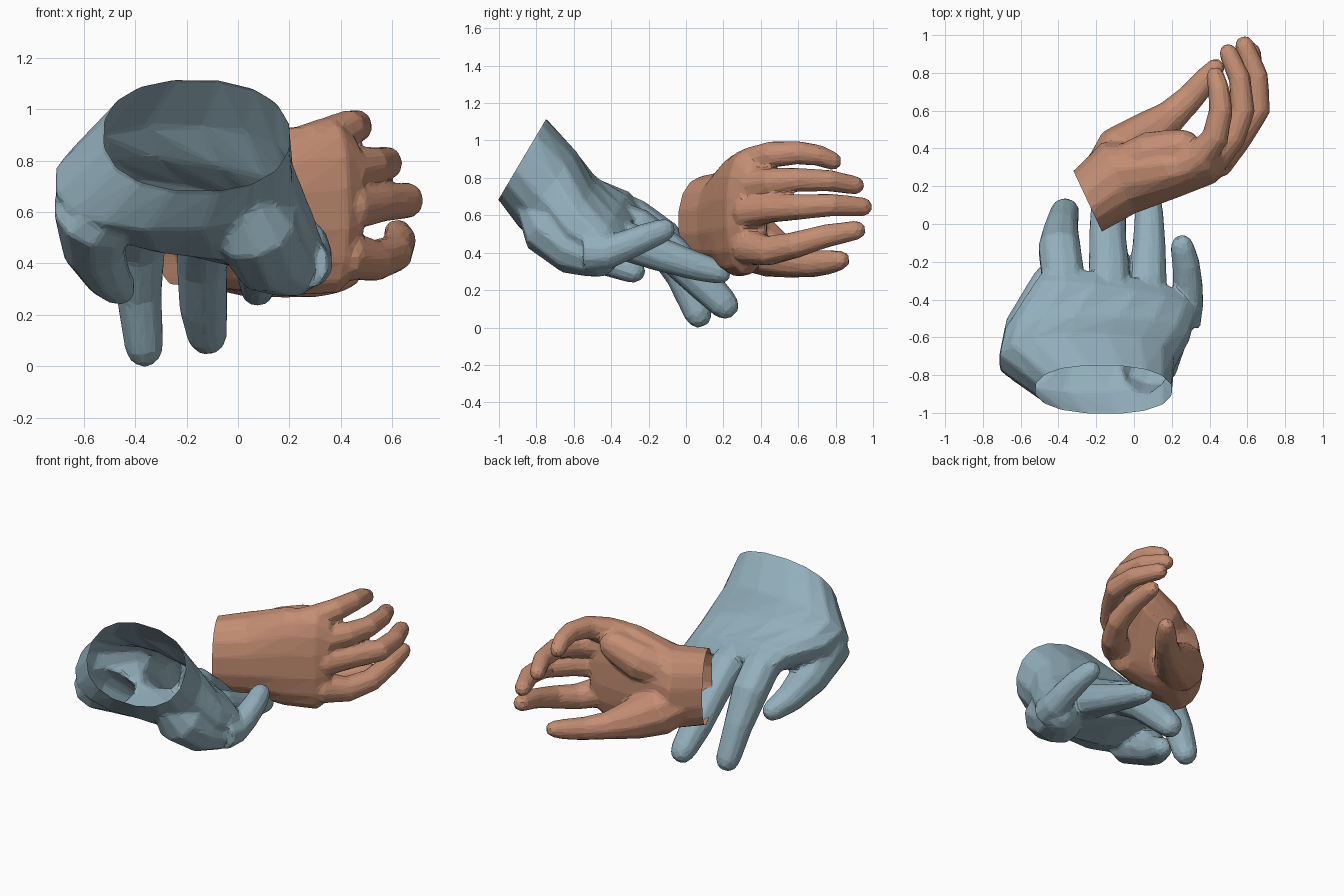
import bpy, bmesh, math
from mathutils import Vector


def skin_rings(bm, rings):
    # bridge a run of equal rings and cap both ends
    vs = [[bm.verts.new(p) for p in r] for r in rings]
    n = len(vs[0])
    for a, b in zip(vs, vs[1:]):
        for i in range(n):
            j = (i + 1) % n
            bm.faces.new((a[i], a[j], b[j], b[i]))
    bm.faces.new(vs[0][::-1])
    bm.faces.new(vs[-1])


def oval(c, a, b, n, power=1.0):
    # ring around c spanned by half-axes a and b; power < 1 makes it boxier
    out = []
    for i in range(n):
        t = 2 * math.pi * (i + 0.5) / n
        ct, st = math.cos(t), math.sin(t)
        out.append(c + a * math.copysign(abs(ct) ** power, ct)
                   + b * math.copysign(abs(st) ** power, st))
    return out


def tube(bm, pts, ref):
    # tapered finger through (x, y, z, radius) with a rounded tip
    ps = [Vector(p[:3]) for p in pts]
    rs = [p[3] * 1.07 for p in pts]
    end = (ps[-1] - ps[-2]).normalized()
    r = pts[-1][3]
    tip = ps[-1]
    ps += [tip + end * r * 0.6, tip + end * r * 0.98]
    rs += [r * 0.85, r * 0.45]
    rings = []
    for i, p in enumerate(ps):
        t = (ps[min(i + 1, len(ps) - 1)] - ps[max(i - 1, 0)]).normalized()
        a = (ref - t * ref.dot(t)).normalized()
        b = t.cross(a)
        rings.append(oval(p, a * rs[i], b * rs[i], 10, 0.93))
    skin_rings(bm, rings)


def palm(bm, sections):
    # each section: left edge, right edge, half-thickness vector
    rings = []
    for l, r, b in sections:
        l, r, b = Vector(l), Vector(r), Vector(b)
        rings.append(oval((l + r) / 2, (l - r) / 2, b, 16, 0.87))
    skin_rings(bm, rings)


def make_hand(name, sections, fingers, ref, cut_co, cut_no, color, ratio):
    bm = bmesh.new()
    palm(bm, sections)
    for f in fingers:
        tube(bm, f, ref)
    bmesh.ops.recalc_face_normals(bm, faces=bm.faces)
    me = bpy.data.meshes.new(name)
    bm.to_mesh(me)
    bm.free()
    ob = bpy.data.objects.new(name, me)
    bpy.context.collection.objects.link(ob)
    # fuse the parts, soften the joins, reduce to low-poly facets
    rm = ob.modifiers.new("fuse", 'REMESH')
    rm.mode = 'VOXEL'
    rm.voxel_size = 0.011
    sm = ob.modifiers.new("soften", 'SMOOTH')
    sm.factor = 0.5
    sm.iterations = 12
    dc = ob.modifiers.new("facet", 'DECIMATE')
    dc.ratio = ratio
    bpy.context.view_layer.update()
    dg = bpy.context.evaluated_depsgraph_get()
    new = bpy.data.meshes.new_from_object(ob.evaluated_get(dg))
    ob.modifiers.clear()
    ob.data = new
    # slice the wrist open
    bm = bmesh.new()
    bm.from_mesh(new)
    bmesh.ops.bisect_plane(bm, geom=bm.verts[:] + bm.edges[:] + bm.faces[:],
                           plane_co=cut_co, plane_no=cut_no, clear_outer=True)
    for f in bm.faces:
        f.smooth = False
    bm.to_mesh(new)
    bm.free()
    mat = bpy.data.materials.new(name + "_skin")
    mat.diffuse_color = color
    new.materials.clear()
    new.materials.append(mat)
    return ob


# blue hand: wrist high at the front, fingers reaching back and down
blue_palm = [
    ((-.48, -.97, .95), (.17, -.98, .94), (0, .125, .21)),
    ((-.525, -.87, .905), (.205, -.88, .895), (0, .13, .217)),
    ((-.72, -.73, .72), (.22, -.735, .74), (0, .155, .205)),
    ((-.69, -.57, .67), (.30, -.60, .55), (0, .10, .185)),
    ((-.54, -.33, .65), (.34, -.46, .44), (0, .06, .14)),
    ((-.48, -.24, .59), (.28, -.37, .42), (0, .04, .095)),
]
blue_fingers = [
    # index, middle, ring, little
    [(-.36, -.42, .62, .11), (-.375, -.28, .575, .11), (-.395, -.13, .47, .108), (-.385, -.02, .28, .085), (-.365, .065, .074, .072)],
    [(-.13, -.42, .57, .11), (-.13, -.26, .53, .105), (-.14, -.08, .40, .095), (-.135, .09, .24, .09), (-.12, .205, .122, .075)],
    [(.06, -.46, .49, .10), (.07, -.30, .455, .10), (.08, -.12, .385, .085), (.08, .05, .33, .073), (.075, .18, .295, .06)],
    [(.25, -.53, .40, .10), (.28, -.42, .40, .085), (.285, -.32, .44, .076), (.275, -.21, .485, .07), (.255, -.12, .52, .06)],
    # thumb with its root
    [(-.38, -.83, .76, .09), (-.57, -.69, .58, .155), (-.56, -.54, .46, .115),
     (-.51, -.40, .355, .085), (-.465, -.285, .305, .065)],
    # heel of the palm
    [(0, -.86, .72, .07), (.07, -.73, .54, .155), (.13, -.58, .43, .15), (.20, -.48, .385, .115)],
]
make_hand("blue_hand", blue_palm, blue_fingers, Vector((1, 0, 0)),
          (-.16, -.875, .90), (0, -.86, .51), (.29, .43, .50, 1), 0.04)

# copper hand: standing on its thumb edge, palm turned to the back left
N = Vector((-.424, .905, 0))


def upright(x, y, z, thick, height):
    return ((x, y, z + height), (x, y, z - height), N * thick)


copper_palm = [
    upright(-.335, .078, .565, .17, .24),
    upright(-.245, .12, .565, .18, .25),
    upright(-.08, .245, .57, .21, .27),
    upright(.17, .285, .60, .16, .33),
    upright(.38, .325, .615, .12, .335),
    upright(.46, .365, .62, .08, .26),
]
copper_fingers = [
    # little, ring, middle, index
    [(.28, .31, .85, .09), (.35, .36, .885, .08), (.43, .46, .925, .068), (.46, .60, .935, .06), (.45, .71, .92, .054), (.43, .785, .89, .047)],
    [(.32, .31, .74, .09), (.43, .355, .765, .082), (.52, .46, .78, .07), (.575, .60, .79, .062), (.56, .77, .785, .055), (.50, .905, .76, .048)],
    [(.32, .30, .61, .09), (.45, .335, .62, .085), (.545, .45, .635, .072), (.655, .61, .645, .066), (.65, .78, .655, .058), (.585, .945, .645, .05)],
    [(.30, .31, .46, .09), (.43, .335, .43, .09), (.53, .44, .41, .076), (.61, .58, .44, .068), (.63, .75, .49, .06), (.62, .91, .52, .05)],
    # thumb with its root
    [(-.17, .25, .50, .11), (-.06, .37, .45, .15), (.07, .47, .39, .12),
     (.20, .575, .35, .082), (.31, .68, .34, .068), (.38, .765, .35, .062), (.43, .825, .36, .05)],
    # heel of the palm
    [(-.12, .27, .67, .11), (.10, .36, .75, .125), (.25, .40, .82, .10)],
]
make_hand("copper_hand", copper_palm, copper_fingers, Vector((0, 0, 1)),
          (-.245, .12, .565), (-.905, -.424, 0), (.55, .27, .17, 1), 0.045)
